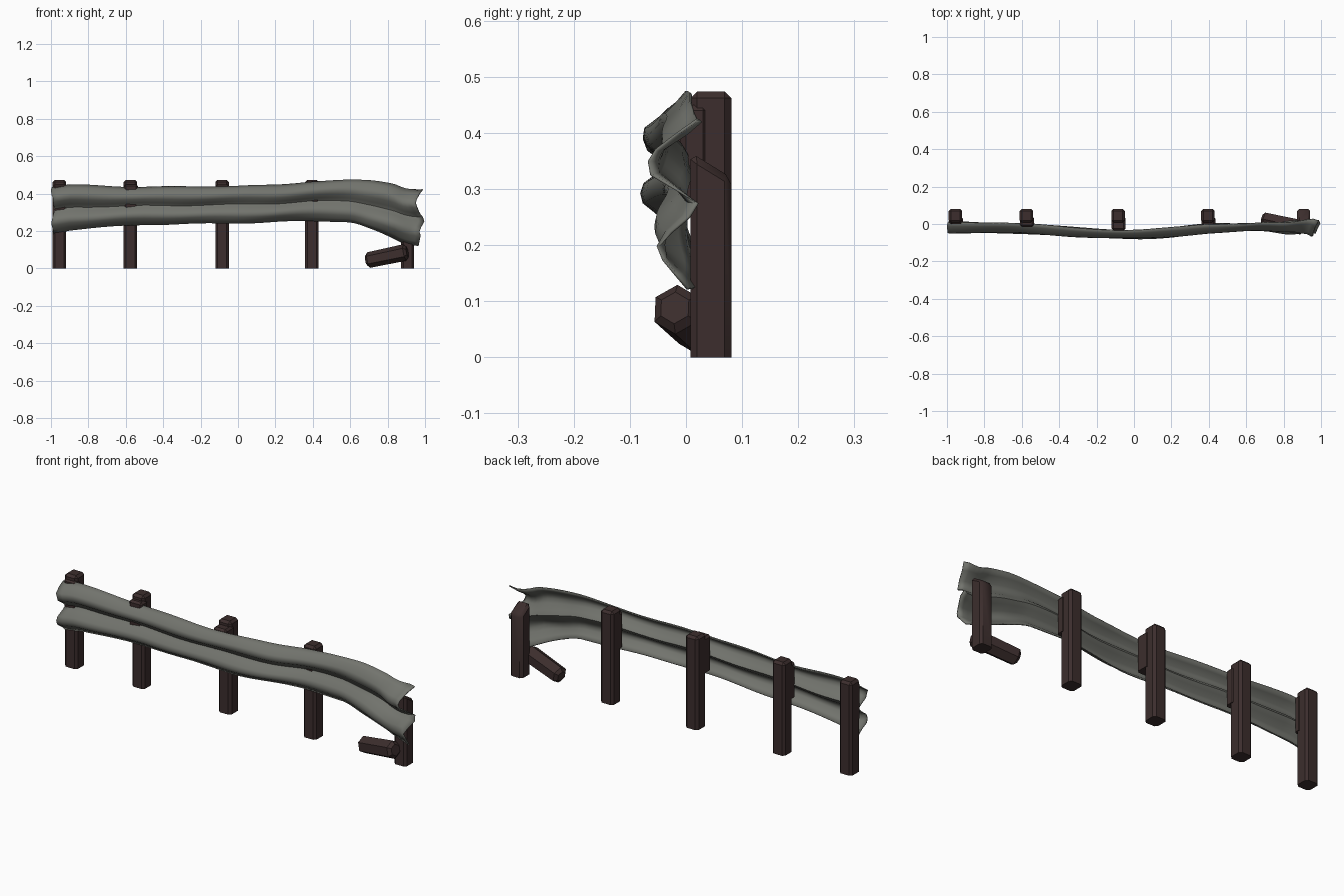
import bpy, bmesh, math, random
from mathutils import Vector

if "Cube" in bpy.data.objects:
    bpy.data.objects.remove(bpy.data.objects["Cube"])

random.seed(4)


def material(name, rgb):
    m = bpy.data.materials.new(name)
    m.diffuse_color = (*rgb, 1)
    m.use_nodes = True
    m.node_tree.nodes["Principled BSDF"].inputs["Base Color"].default_value = m.diffuse_color
    return m


STEEL = material("dull grey steel", (0.17, 0.175, 0.155))
WOOD = material("dark brown wood", (0.045, 0.027, 0.026))


def finish(name, bm, mat, angle=35):
    bmesh.ops.recalc_face_normals(bm, faces=bm.faces)
    me = bpy.data.meshes.new(name)
    bm.to_mesh(me)
    bm.free()
    me.materials.append(mat)
    me.shade_smooth()
    me.set_sharp_from_angle(angle=math.radians(angle))
    ob = bpy.data.objects.new(name, me)
    bpy.context.collection.objects.link(ob)
    return ob


def block(name, lo, hi, bevel=0.012, back_drop=0.0):
    """Chamfered box; back_drop lowers the rear top edge."""
    bm = bmesh.new()
    bmesh.ops.create_cube(bm, size=1)
    for v in bm.verts:
        top, back = v.co.z > 0, v.co.y > 0
        v.co = Vector([lo[i] + (v.co[i] + 0.5) * (hi[i] - lo[i]) for i in range(3)])
        if top and back:
            v.co.z -= back_drop
    edges = [e for e in bm.edges if max(v.co.z for v in e.verts) > lo[2] + 0.01]
    bmesh.ops.bevel(bm, geom=edges, offset=bevel, segments=1, affect='EDGES')
    return finish(name, bm, WOOD)


def curve(keys, x):
    """Smooth interpolation of (x, value) keys."""
    if x <= keys[0][0]:
        return keys[0][1]
    for i in range(len(keys) - 1):
        (x1, b), (x2, c) = keys[i], keys[i + 1]
        if x <= x2:
            a = keys[max(i - 1, 0)][1]
            d = keys[min(i + 2, len(keys) - 1)][1]
            t = (x - x1) / (x2 - x1)
            m1, m2 = (c - a) / 2, (d - b) / 2
            return ((2*t**3 - 3*t*t + 1) * b + (t**3 - 2*t*t + t) * m1
                    + (3*t*t - 2*t**3) * c + (t**3 - t*t) * m2)
    return keys[-1][1]


# Posts, with spacer blocks behind the rail
for i, x in enumerate((-0.955, -0.575, -0.085, 0.395)):
    block(f"post_{i + 1}", (x - 0.036, 0.008, 0), (x + 0.036, 0.081, 0.474))
    y = (0.0, -0.015, -0.035, -0.01)[i]
    block(f"spacer_{i + 1}", (x - 0.034, y, 0.27), (x + 0.04, 0.04, 0.45), 0.01)

# Snapped post at the damaged end
block("broken_post", (0.872, 0.008, 0), (0.942, 0.081, 0.365), 0.012, 0.045)

# Fallen piece of the snapped post
a, b = Vector((0.685, 0.027, 0.042)), Vector((0.905, -0.02, 0.088))
bm = bmesh.new()
bmesh.ops.create_cone(bm, cap_ends=True, segments=6, radius1=0.042, radius2=0.045,
                      depth=(b - a).length)
caps = [e for e in bm.edges if abs(e.verts[0].co.z - e.verts[1].co.z) < 0.001]
bmesh.ops.bevel(bm, geom=caps, offset=0.014, segments=1, affect='EDGES')
rot = (b - a).to_track_quat('Z', 'Y')
for v in bm.verts:
    v.co = rot @ v.co + (a + b) / 2
    v.co.z = max(v.co.z, 0)
finish("broken_post_piece", bm, WOOD)

# Bent W-profile rail
TOP = [(-1, .435), (-.9, .445), (-.5, .435), (0, .44), (.2, .445), (.4, .465),
       (.7, .47), (.83, .455), (.91, .427), (1, .42)]
BOTTOM = [(-1, .188), (-.9, .208), (-.7, .222), (-.5, .235), (0, .243), (.3, .252),
          (.6, .25), (.7, .215), (.85, .155), (.93, .13), (1, .125)]
BACK = [(-1, .016), (-.6, .004), (-.3, -.018), (0, -.03), (.2, -.018), (.4, .002),
        (.7, .008), (1, .022)]
FRONT = [(-1, -.046), (-.6, -.048), (-.3, -.066), (0, -.077), (.2, -.068),
         (.4, -.046), (.7, -.036), (.88, -.05), (1, -.045)]
# (fraction down from the top, fraction of depth toward the front)
PROFILE = [(0, .05), (.08, .4), (.18, .95), (.25, 1), (.33, .9), (.42, .4), (.5, .15),
           (.58, .4), (.67, .9), (.75, 1), (.83, .9), (.92, .4), (1, .05)]
LEFT_END = [0.005, 0, 0.004, 0.012, 0.012, 0.015, 0.02, 0.015, 0.008, 0.004, 0.004, 0.01, 0.012]
RIGHT_END = [0.012, 0.03, 0.045, 0.05, 0.042, 0.03, 0.012, 0.004, 0.02, 0.03, 0.024, 0.03, 0.035]

N = 64
bm = bmesh.new()
rows = []
for i in range(N + 1):
    s = i / N
    x = -1 + 2 * s
    top, bot, back, front = (curve(k, x) for k in (TOP, BOTTOM, BACK, FRONT))
    crumple = 0.008 * max(0, (x - 0.55) / 0.45)
    row = []
    for j, (t, d) in enumerate(PROFILE):
        w = max(0, (abs(x) - 0.8) / 0.2)
        px = x + (LEFT_END[j] * w if x < 0 else -RIGHT_END[j] * w)
        dent = 0.003 * math.sin(9 * x + 5 * t) + crumple * math.sin(21 * x + 9 * t)
        py = back + (front - back) * d + dent
        if i == N:
            py += random.uniform(-0.015, 0.01)
        pz = top + (bot - top) * t + 0.003 * math.sin(13 * x + 4 * t)
        row.append(bm.verts.new((px, py, pz)))
    rows.append(row)
for r, q in zip(rows, rows[1:]):
    for j in range(len(PROFILE) - 1):
        bm.faces.new((r[j], r[j + 1], q[j + 1], q[j]))
rail = finish("guard_rail", bm, STEEL, 50)
thick = rail.modifiers.new("sheet thickness", 'SOLIDIFY')
thick.thickness = 0.005
thick.offset = 0
